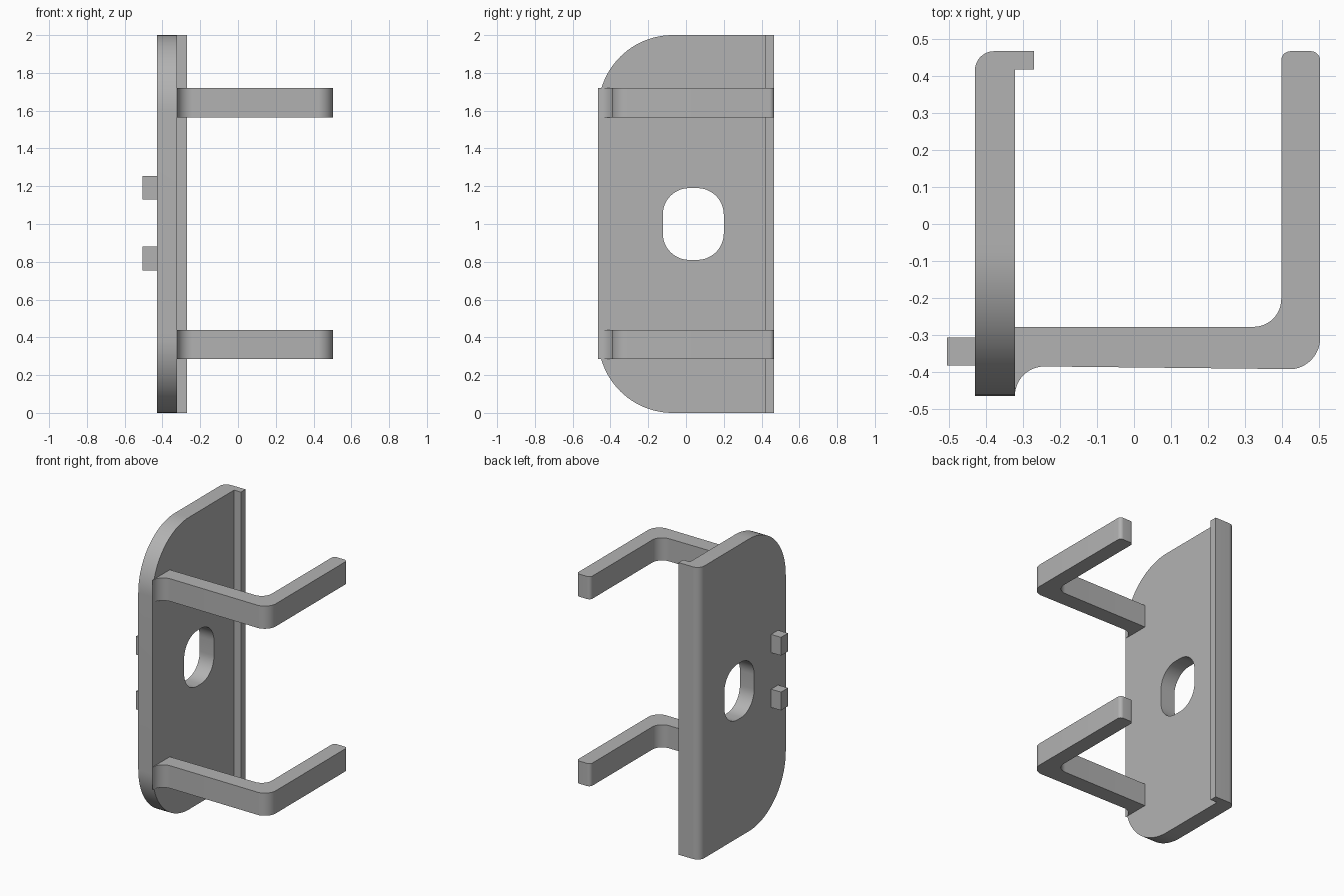
import bpy, bmesh, math
from mathutils import Vector, Matrix

cube = bpy.data.objects.get("Cube")
if cube:
    bpy.data.objects.remove(cube, do_unlink=True)

grey = bpy.data.materials.new("plain grey")
grey.use_nodes = True
colour = (0.45, 0.45, 0.45, 1)
grey.diffuse_color = colour
grey.node_tree.nodes["Principled BSDF"].inputs["Base Color"].default_value = colour


def rounded(corners, steps=12):
    """Outline from (u, v, radius) corners, each filleted by its radius."""
    out = []
    for i, (u, v, r) in enumerate(corners):
        p = Vector((u, v))
        if r == 0:
            out.append(p)
            continue
        a = (Vector(corners[i - 1][:2]) - p).normalized()
        b = (Vector(corners[(i + 1) % len(corners)][:2]) - p).normalized()
        centre = p + (a + b) * r
        for k in range(steps + 1):
            t = math.pi / 2 * k / steps
            out.append(centre - b * r * math.cos(t) - a * r * math.sin(t))
    return out


def extrude(name, outline, low, high, axis="z"):
    """Prism over an outline: in plan (x, y) along z, or in (y, z) along x."""
    bm = bmesh.new()
    face = bm.faces.new([bm.verts.new((p[0], p[1], low)) for p in outline])
    result = bmesh.ops.extrude_face_region(bm, geom=[face])
    top = [e for e in result["geom"] if isinstance(e, bmesh.types.BMVert)]
    bmesh.ops.translate(bm, verts=top, vec=(0, 0, high - low))
    if axis == "x":
        bm.transform(Matrix(((0, 0, 1, 0), (1, 0, 0, 0), (0, 1, 0, 0), (0, 0, 0, 1))))
    bmesh.ops.recalc_face_normals(bm, faces=bm.faces)
    mesh = bpy.data.meshes.new(name)
    bm.to_mesh(mesh)
    bm.free()
    mesh.materials.append(grey)
    obj = bpy.data.objects.new(name, mesh)
    bpy.context.collection.objects.link(obj)
    return obj


def select(obj):
    bpy.ops.object.select_all(action="DESELECT")
    obj.select_set(True)
    bpy.context.view_layer.objects.active = obj


def boolean(target, cutter, operation):
    mod = target.modifiers.new("cut", "BOOLEAN")
    mod.operation, mod.object, mod.solver = operation, cutter, "EXACT"
    select(target)
    bpy.ops.object.modifier_apply(modifier=mod.name)
    bpy.data.objects.remove(cutter, do_unlink=True)


OUTER, INNER = -0.43, -0.322     # plate faces
FRONT, BACK = -0.465, 0.467      # depth limits

# Back plate with a lip along its rear edge
plate = extrude("plate", rounded([
    (OUTER, FRONT, 0), (INNER, FRONT, 0), (INNER, 0.417, 0),
    (-0.27, 0.417, 0), (-0.27, BACK, 0), (OUTER, BACK, 0.052)]), 0, 2)

# Large rounded front corners
side = extrude("side_outline", rounded([
    (FRONT, 0, 0.395), (0.6, 0, 0), (0.6, 2, 0), (FRONT, 2, 0.395)], 24), -1, 1, "x")
boolean(plate, side, "INTERSECT")

# Oblong opening and small round hole
opening = extrude("opening", rounded([
    (-0.123, 0.81, 0.14), (0.2, 0.81, 0.14),
    (0.2, 1.19, 0.14), (-0.123, 1.19, 0.14)]), -1, 1, "x")
boolean(plate, opening, "DIFFERENCE")
pin_hole = extrude("pin_hole", rounded([
    (-0.27, 0.96, 0.04), (-0.19, 0.96, 0.04),
    (-0.19, 1.04, 0.04), (-0.27, 1.04, 0.04)], 8)[:], -1, 1, "x")
bm = bmesh.new()
bm.from_mesh(pin_hole.data)
bmesh.ops.remove_doubles(bm, verts=bm.verts, dist=0.0005)
bm.to_mesh(pin_hole.data)
bm.free()
boolean(plate, pin_hole, "DIFFERENCE")
parts = [plate]

# Concave fillet where each arm meets the plate
root = [(INNER + 0.08 - 0.08 * math.cos(t), FRONT + 0.08 * math.sin(t))
        for t in (math.pi / 2 * k / 12 for k in range(13))]

# Two hooked arms
arm_outline = root + rounded([
    (0.503, -0.385, 0.075), (0.503, BACK, 0.025), (0.398, BACK, 0.025),
    (0.398, -0.278, 0.075), (INNER, -0.278, 0), (INNER, FRONT, 0)])[:-1]
for name, z in (("lower_arm", 0.285), ("upper_arm", 1.565)):
    parts.append(extrude(name, arm_outline, z, z + 0.155))

# Two square pegs on the outer face
for name, z in (("lower_peg", 0.755), ("upper_peg", 1.13)):
    parts.append(extrude(name, [(-0.505, -0.382), (OUTER, -0.382),
                                (OUTER, -0.307), (-0.505, -0.307)], z, z + 0.125))

for part in parts:
    select(part)
    bpy.ops.object.shade_smooth_by_angle(angle=math.radians(30))
